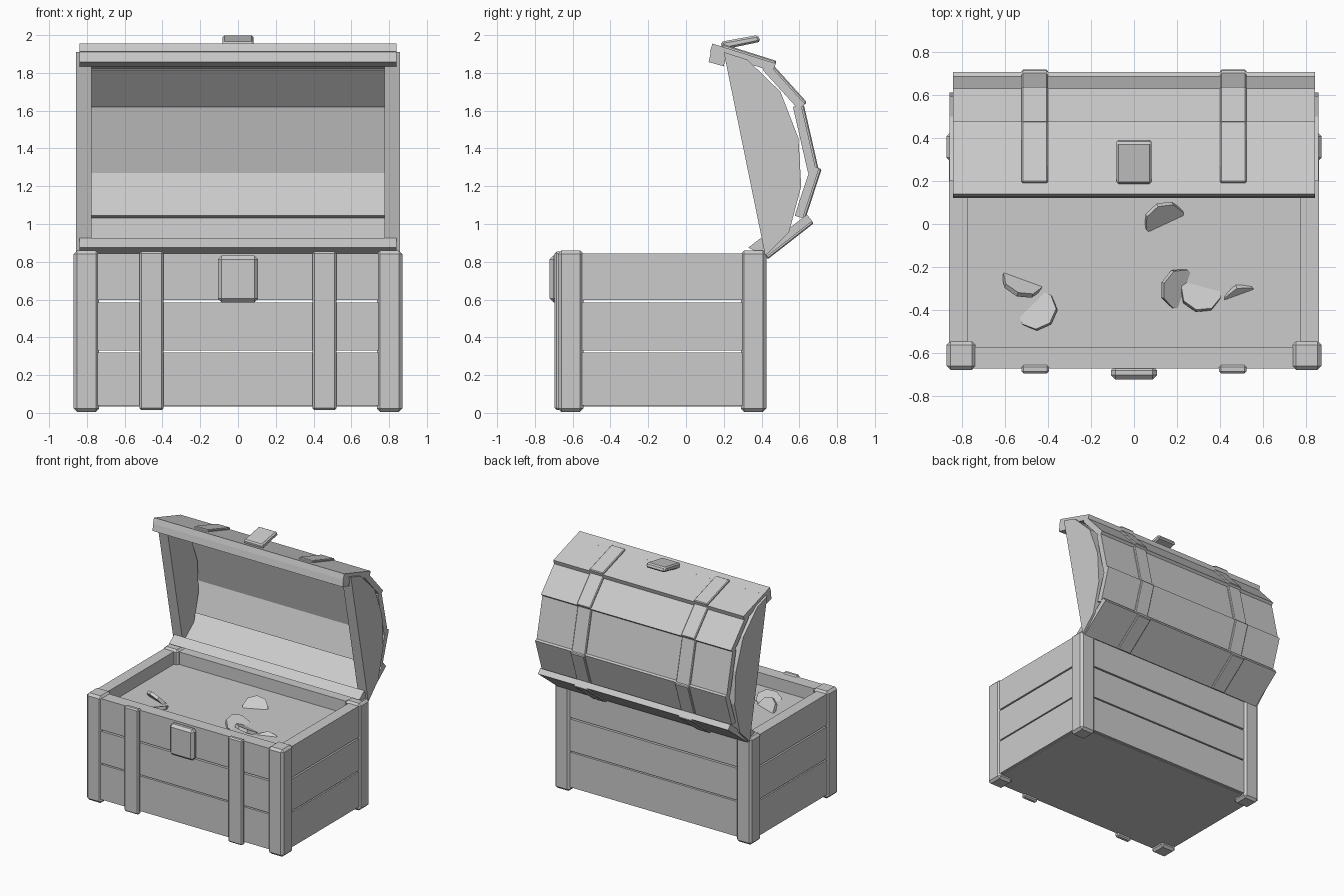
import bpy, bmesh
from math import radians
from mathutils import Vector, Matrix

if "Cube" in bpy.data.objects:
    bpy.data.objects.remove(bpy.data.objects["Cube"])


def finish(name, bm, bevel=0.0):
    if bevel:
        bmesh.ops.bevel(bm, geom=bm.edges[:], offset=bevel, segments=1,
                        affect='EDGES', profile=0.5)
    bmesh.ops.recalc_face_normals(bm, faces=bm.faces[:])
    me = bpy.data.meshes.new(name)
    bm.to_mesh(me)
    bm.free()
    ob = bpy.data.objects.new(name, me)
    bpy.context.collection.objects.link(ob)
    return ob


def box(name, x, y, z, bevel=0.0):
    """Box from (min, max) ranges."""
    bm = bmesh.new()
    lo, hi = Vector((x[0], y[0], z[0])), Vector((x[1], y[1], z[1]))
    m = Matrix.Translation((lo + hi) / 2) @ Matrix.Diagonal((*(hi - lo), 1))
    bmesh.ops.create_cube(bm, size=1, matrix=m)
    return finish(name, bm, bevel)


def prism(name, pts, x0, x1, bevel=0.0):
    """Profile in (y, z) extruded along x."""
    bm = bmesh.new()
    f = bm.faces.new([bm.verts.new((x0, y, z)) for y, z in pts])
    r = bmesh.ops.extrude_face_region(bm, geom=[f])
    verts = [v for v in r["geom"] if isinstance(v, bmesh.types.BMVert)]
    bmesh.ops.translate(bm, verts=verts, vec=(x1 - x0, 0, 0))
    return finish(name, bm, bevel)


def plate(name, p, q, inward, outward, x0, x1, bevel=0.0):
    """Flat board whose outer face runs from p to q in (y, z)."""
    p, q = Vector(p), Vector(q)
    d = (q - p).normalized()
    n = Vector((d.y, -d.x))
    pts = [p - n * outward, q - n * outward, q + n * inward, p + n * inward]
    return prism(name, pts, x0, x1, bevel)


# Plank walls with open gaps, three courses
for i, z in enumerate([(0.04, 0.32), (0.33, 0.585), (0.597, 0.845)]):
    box(f"front_plank_{i}", (-0.8, 0.8), (-0.67, -0.57), z)
    box(f"back_plank_{i}", (-0.8, 0.8), (0.31, 0.41), z)
    for s, tag in ((-1, "left"), (1, "right")):
        box(f"{tag}_plank_{i}", sorted((s * 0.77, s * 0.86)), (-0.62, 0.36), z)

# Floor and the treasure surface
box("floor", (-0.84, 0.84), (-0.65, 0.39), (0.035, 0.06))
bm = bmesh.new()
bm.faces.new([bm.verts.new(v) for v in ((-0.78, -0.58, 0.745), (0.78, -0.58, 0.745),
                                        (0.78, 0.32, 0.745), (-0.78, 0.32, 0.745))])
finish("treasure_surface", bm)

# Corner posts, front straps
for s, tag in ((-1, "left"), (1, "right")):
    x = sorted((s * 0.735, s * 0.87))
    box(f"front_post_{tag}", x, (-0.678, -0.543), (0.005, 0.86), 0.018)
    box(f"back_post_{tag}", x, (0.29, 0.425), (0.005, 0.86), 0.018)
    xs = sorted((s * 0.395, s * 0.522))
    box(f"front_strap_{tag}", xs, (-0.695, -0.655), (0.015, 0.855), 0.01)

# Lock on the front
box("lock", (-0.107, 0.107), (-0.722, -0.66), (0.585, 0.833), 0.02)

# Lid boards, overlapping like shingles, each given by its outer face
boards = [((0.14, 1.955), (0.475, 1.85)),
          ((0.44, 1.845), (0.63, 1.635)),
          ((0.61, 1.63), (0.69, 1.28)),
          ((0.705, 1.295), (0.618, 1.03)),
          ((0.668, 1.015), (0.425, 0.825))]
for i, (p, q) in enumerate(boards):
    plate(f"lid_board_{i}", p, q, 0.045, 0, -0.84, 0.84)
    # Straps following the boards
    p2 = (0.19, 1.94) if i == 0 else p
    for s, tag in ((-1, "left"), (1, "right")):
        xs = sorted((s * 0.4, s * 0.522))
        plate(f"lid_strap_{tag}_{i}", p2, q, 0.02, 0.014, *xs, 0.006)

# Thick lips along the front and back edges of the lid
prism("lid_front_lip", [(0.12, 1.857), (0.14, 1.955), (0.22, 1.93), (0.2, 1.835)], -0.84, 0.84)
prism("lid_back_lip", [(0.33, 0.875), (0.425, 0.825), (0.48, 0.868), (0.395, 0.925)], -0.84, 0.84)

# Arched lid ends
arch = [(0.2, 1.91), (0.325, 1.87), (0.5, 1.70), (0.595, 1.455),
        (0.61, 1.2), (0.545, 0.955), (0.42, 0.83)]
for s, tag in ((-1, "left"), (1, "right")):
    prism(f"lid_end_{tag}", arch, s * 0.775, s * 0.857)

# Hasp on the lid
prism("hasp", [(0.185, 1.965), (0.38, 2.0), (0.395, 1.965), (0.19, 1.922)], -0.082, 0.082, 0.01)

# Half-buried coins: x, y, z, rise direction, tilt
coins = [(0.14, 0.02, 0.745, 115, 38), (-0.52, -0.27, 0.74, -110, 50),
         (-0.45, -0.40, 0.745, -45, 22), (0.21, -0.30, 0.745, 160, 32),
         (0.31, -0.32, 0.745, -105, 25), (0.50, -0.36, 0.70, 110, 40)]
for i, (x, y, z, az, tilt) in enumerate(coins):
    bm = bmesh.new()
    m = (Matrix.Translation((x, y, z)) @ Matrix.Rotation(radians(az), 4, 'Z')
         @ Matrix.Rotation(radians(-tilt), 4, 'Y'))
    bmesh.ops.create_cone(bm, cap_ends=True, segments=8, radius1=0.095,
                          radius2=0.095, depth=0.025, matrix=m)
    finish(f"coin_{i}", bm)
